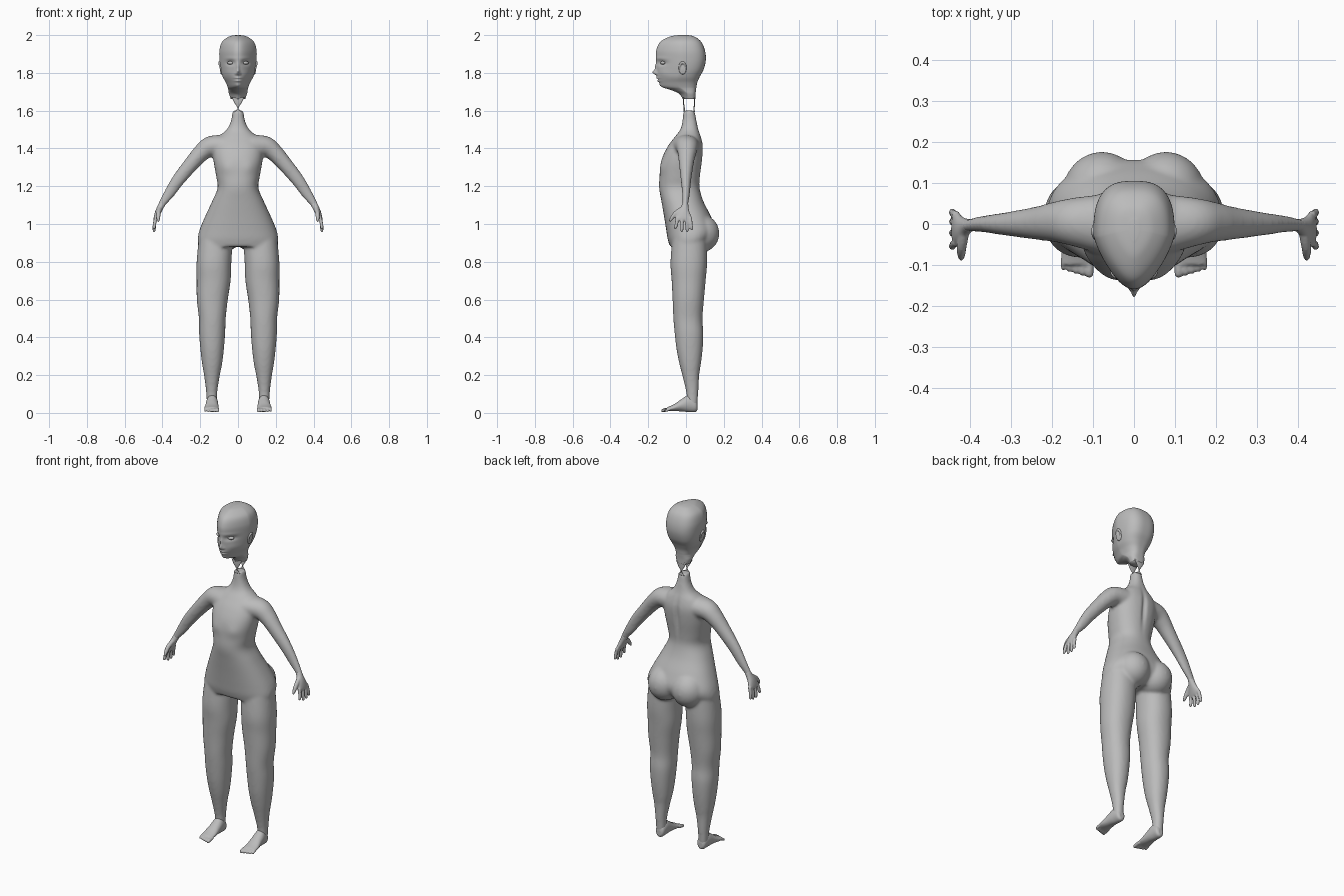
import bpy, bmesh, math
from mathutils import Vector, Matrix

skin = bpy.data.materials.new("plain grey")
skin.diffuse_color = (0.5, 0.5, 0.5, 1)


def spline(pts, n):
    """Smooth curve through points of any dimension."""
    out = []
    for i in range(len(pts) - 1):
        p0, p1, p2 = pts[max(i - 1, 0)], pts[i], pts[i + 1]
        p3 = pts[min(i + 2, len(pts) - 1)]
        for k in range(n):
            t = k / n
            out.append([0.5 * (2 * b + (c - a) * t + (2 * a - 5 * b + 4 * c - d) * t * t
                        + (3 * b - a - 3 * c + d) * t ** 3)
                        for a, b, c, d in zip(p0, p1, p2, p3)])
    return out + [list(pts[-1])]


def loft(bm, rings, plane="path", side=1, n=5, seg=32, power=2.0, taper=0.0):
    """Skin rings (x, y, z, radius u, radius v); plane is Z, Y or across the path."""
    pts = spline(rings, n)
    loops = []
    for i, p in enumerate(pts):
        c = Vector(p[:3])
        u, v = Vector((1, 0, 0)), Vector((0, 1, 0))
        if plane == "Y":
            v = Vector((0, 0, 1))
        elif plane == "path":
            t = Vector(pts[min(i + 1, len(pts) - 1)][:3]) - Vector(pts[max(i - 1, 0)][:3])
            u = Vector((0, 1, 0)).cross(t).normalized()
            v = t.normalized().cross(u)
        a, b = max(p[3], 0.001), max(p[4], 0.001)
        loop = []
        for k in range(seg):
            ang = 2 * math.pi * k / seg
            cs, sn = math.cos(ang), math.sin(ang)
            e = 2 / (power if sn > 0 or not taper else 2.0)
            cs = math.copysign(abs(cs) ** e, cs)
            sn = math.copysign(abs(sn) ** e, sn)
            w = 1 - taper * max(0, -sn)
            q = c + u * (a * cs * w) + v * (b * sn)
            loop.append(bm.verts.new((q.x * side, q.y, q.z)))
        loops.append(loop)
    for r, s in zip(loops, loops[1:]):
        for k in range(seg):
            j = (k + 1) % seg
            bm.faces.new((r[k], r[j], s[j], s[k]))
    bm.faces.new(loops[0])
    bm.faces.new(loops[-1])


def profile(rows):
    """Rows of height, half width, front y, back y."""
    return [(0, (f + b) / 2, z, w, (b - f) / 2) for z, w, f, b in rows]


def ball(bm, loc, size, tilt=0):
    m = Matrix.Translation(loc) @ Matrix.Rotation(tilt, 4, 'Z') @ Matrix.Diagonal((*size, 1))
    bmesh.ops.create_uvsphere(bm, u_segments=24, v_segments=16, radius=1, matrix=m)


def finish(name, bm, voxel=0, smooth=0):
    bmesh.ops.recalc_face_normals(bm, faces=bm.faces)
    me = bpy.data.meshes.new(name)
    bm.to_mesh(me)
    bm.free()
    ob = bpy.data.objects.new(name, me)
    bpy.context.collection.objects.link(ob)
    if voxel:
        r = ob.modifiers.new("fuse", 'REMESH')
        r.mode, r.voxel_size = 'VOXEL', voxel
        s = ob.modifiers.new("soften", 'SMOOTH')
        s.factor, s.iterations = 0.5, smooth
        dg = bpy.context.evaluated_depsgraph_get()
        new = bpy.data.meshes.new_from_object(ob.evaluated_get(dg))
        ob.modifiers.clear()
        ob.data = new
    ob.data.materials.clear()
    ob.data.materials.append(skin)
    ob.data.shade_smooth()
    return ob


def sculpt(ob, facing, limit, bumps):
    """Push the surface along y with soft bumps (x, z, size x, size z, depth)."""
    for v in ob.data.vertices:
        x, y, z = v.co
        if y * facing > limit:
            v.co.y += sum(d * math.exp(-((x - bx) / sx) ** 2 - ((z - bz) / sz) ** 2)
                          for bx, bz, sx, sz, d in bumps)


# body: torso, buttocks, legs and arms fused into one skin
bm = bmesh.new()
loft(bm, profile([
    (1.60, .03, -.015, .046), (1.55, .036, -.018, .055), (1.50, .06, -.03, .066),
    (1.46, .105, -.06, .08), (1.41, .13, -.097, .09), (1.34, .13, -.129, .086),
    (1.25, .115, -.14, .074), (1.19, .108, -.142, .072), (1.12, .137, -.13, .092),
    (1.04, .174, -.116, .132), (.97, .203, -.105, .157), (.92, .213, -.097, .14),
    (.88, .205, -.085, .10)]), "Z", seg=64, power=2.3)
for s in (1, -1):
    ball(bm, (s * .078, .079, .95), (.095, .098, .10))
    loft(bm, [(.115, .02, .95, .09, .09), (.127, .015, .8, .092, .097),
              (.129, .014, .7, .09, .09), (.136, .012, .6, .082, .083),
              (.136, .01, .5, .071, .077), (.137, .016, .42, .069, .076),
              (.137, .019, .335, .062, .069), (.137, .022, .26, .053, .057),
              (.138, .025, .2, .042, .045), (.139, .032, .125, .031, .034),
              (.139, .034, .08, .028, .029), (.138, .034, .035, .026, .026)],
         "Z", s, seg=40, power=2.2)
    loft(bm, [(.07, 0, 1.415, .058, .075), (.145, .005, 1.41, .055, .06),
              (.19, .005, 1.38, .047, .05), (.235, .002, 1.332, .041, .041),
              (.315, 0, 1.235, .035, .028), (.362, 0, 1.165, .029, .021),
              (.40, -.003, 1.11, .02, .016), (.41, -.006, 1.09, .018, .018)], "path", s)
body = finish("body", bm, .008, 8)
sculpt(body, 1, .03, [(0, 1.36, .012, .09, -.012)])
sculpt(body, -1, .04, [(.06, 1.30, .04, .035, -.006), (-.06, 1.30, .04, .035, -.006)])

# hands with four fingers and a thumb
for s, label in ((1, "left"), (-1, "right")):
    bm = bmesh.new()
    loft(bm, [(.40, -.003, 1.11, .018, .015), (.41, -.006, 1.09, .017, .02),
              (.424, -.012, 1.06, .016, .033), (.435, -.012, 1.03, .012, .043),
              (.438, -.012, 1.018, .008, .042)], "path", s)
    for y0, y1, tip in ((-.045, -.056, .972), (-.021, -.022, .958),
                        (.003, .006, .958), (.022, .030, .967)):
        loft(bm, [(.434, y0, 1.035, .010, .010), (.442, (y0 + y1) / 2, 1.0, .009, .009),
                  (.444, y1, tip + .008, .008, .008), (.444, y1, tip, .003, .003)],
             "path", s, seg=16)
    loft(bm, [(.415, -.02, 1.08, .013, .013), (.421, -.055, 1.055, .012, .013),
              (.422, -.078, 1.027, .009, .009), (.422, -.087, 1.012, .004, .004)],
         "path", s, seg=16)
    finish(label + "_hand", bm, .004, 2)

    # feet with five toes
    bm = bmesh.new()
    loft(bm, [(.136, .06, .032, .014, .018), (.136, .05, .04, .026, .036),
              (.137, .015, .05, .031, .046), (.138, -.025, .04, .034, .032),
              (.14, -.065, .027, .038, .018), (.14, -.10, .02, .038, .010)], "Y", s)
    for i in range(5):
        x, tip, r = .109 + .0158 * i, -.131 + .0045 * i, .010 - .0007 * i
        loft(bm, [(x, -.085, .02, r, r), (x, tip + .012, .014, r, r),
                  (x, tip + .003, .011, r * .8, r * .8), (x, tip, .011, r * .3, r * .3)],
             "Y", s, seg=16)
    finish(label + "_foot", bm, .004, 2)

# head, narrowing toward the face, with modelled features
bm = bmesh.new()
loft(bm, profile([
    (2.0, .012, -.04, .01), (1.992, .048, -.085, .045), (1.965, .084, -.135, .08),
    (1.92, .098, -.157, .10), (1.87, .098, -.158, .105), (1.82, .092, -.155, .094),
    (1.78, .081, -.153, .073), (1.75, .065, -.143, .06), (1.725, .055, -.125, .055),
    (1.71, .051, -.082, .053), (1.69, .048, -.037, .051), (1.662, .038, -.017, .05)]),
    "Z", n=8, seg=112, power=2.8, taper=.35)
head = finish("head", bm)
pair = []
for s in (1, -1):
    pair += [(s * .04, 1.853, .022, .013, .014), (s * .04, 1.877, .03, .008, -.003),
             (s * .05, 1.80, .02, .02, -.004), (s * .012, 1.796, .006, .006, -.006)]
sculpt(head, -1, .06, pair + [
    (0, 1.803, .009, .013, -.022), (0, 1.83, .008, .022, -.008),
    (0, 1.773, .018, .005, -.006), (0, 1.766, .022, .0025, .004),
    (0, 1.758, .016, .005, -.006), (0, 1.733, .018, .01, -.004)])

# eyes and ears
for s, label in ((1, "left"), (-1, "right")):
    bm = bmesh.new()
    ball(bm, (s * .04, -.123, 1.853), (.018, .012, .009), s * .4)
    finish(label + "_eye", bm)
    bm = bmesh.new()
    ring = [(s * (.092 + .006 * math.sin(a)), -.018 + .016 * math.cos(a),
             1.828 + (.027 if math.sin(a) > 0 else .03) * math.sin(a))
            for a in [2 * math.pi * k / 20 for k in range(20)]]
    for p in ring:
        ball(bm, p, (.007, .006, .007))
    ball(bm, (s * .09, -.018, 1.825), (.006, .014, .026))
    finish(label + "_ear", bm, .003, 3)

# thin pinched strips bridging the open neck, front and back
for label, y0, y1 in (("front", -.013, -.009), ("back", .045, .043)):
    bm = bmesh.new()
    loft(bm, [(0, y0, 1.67, .034, .004), (0, y0, 1.64, .018, .003),
              (0, y1, 1.613, .003, .003), (0, y1, 1.592, .02, .004)], "Z", seg=16)
    finish(label + "_neck_strip", bm)
